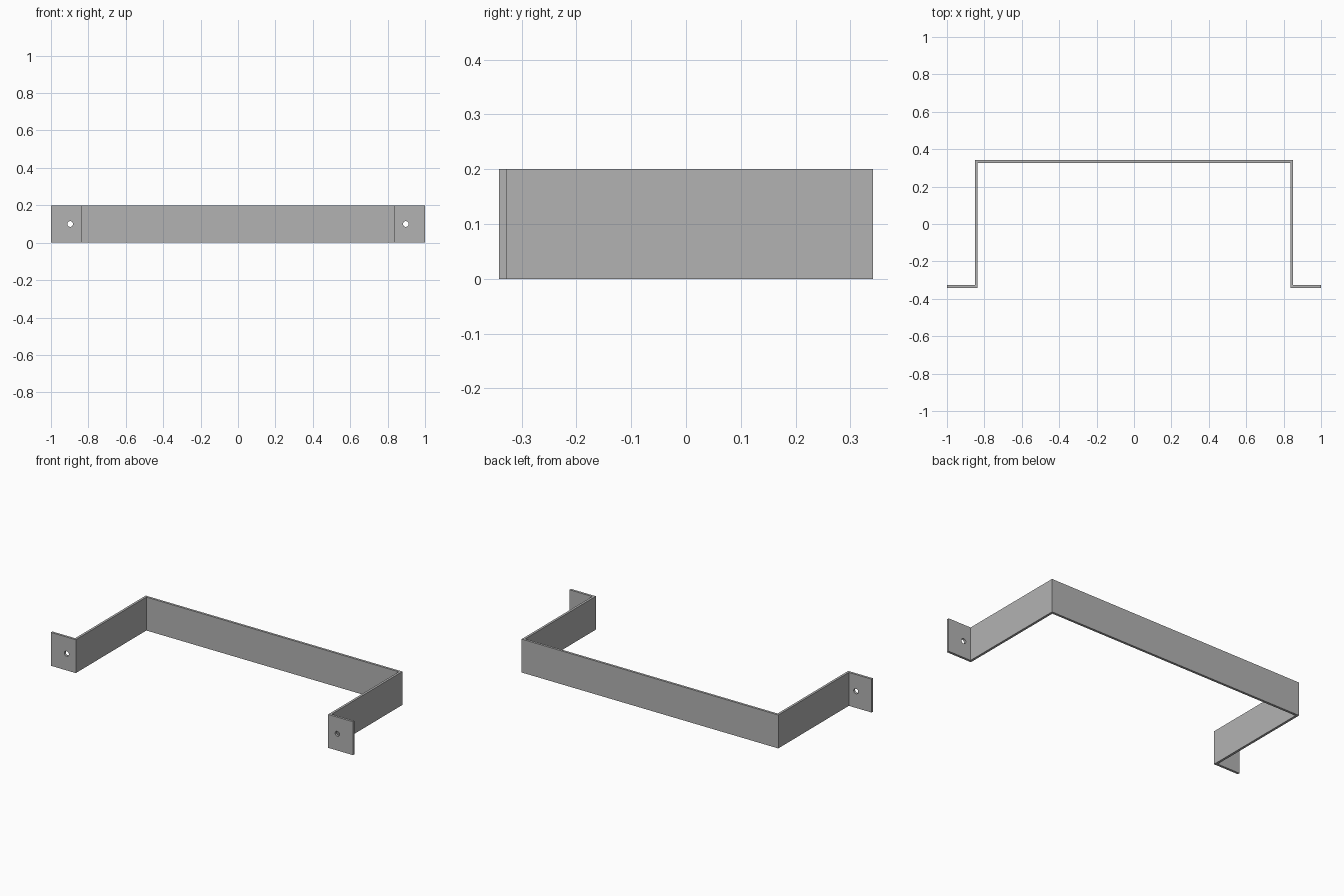
import bpy, bmesh
from math import radians

cube = bpy.data.objects.get("Cube")
if cube:
    bpy.data.objects.remove(cube, do_unlink=True)

HALF_WIDTH = 1.0     # outer end of the mounting tabs
ARM_X = 0.85         # outer face of the side arms
HALF_DEPTH = 0.341
HEIGHT = 0.2
T = 0.014            # strip thickness
HOLE_X, HOLE_R = 0.897, 0.015

# Brushed grey metal
metal = bpy.data.materials.new("grey metal")
metal.use_nodes = True
grey = (0.45, 0.45, 0.45, 1)
metal.diffuse_color = grey
metal.node_tree.nodes["Principled BSDF"].inputs["Base Color"].default_value = grey

# Bent strip: half outline of the plan, from the back centre round the tab
half = [
    (ARM_X, HALF_DEPTH),
    (ARM_X, T - HALF_DEPTH),
    (HALF_WIDTH, T - HALF_DEPTH),
    (HALF_WIDTH, -HALF_DEPTH),
    (ARM_X - T, -HALF_DEPTH),
    (ARM_X - T, HALF_DEPTH - T),
]
outline = half + [(-x, y) for x, y in reversed(half)]

bm = bmesh.new()
base = bm.faces.new([bm.verts.new((x, y, 0)) for x, y in outline])
ext = bmesh.ops.extrude_face_region(bm, geom=[base])
top = [v for v in ext["geom"] if isinstance(v, bmesh.types.BMVert)]
bmesh.ops.translate(bm, verts=top, vec=(0, 0, HEIGHT))
bmesh.ops.recalc_face_normals(bm, faces=bm.faces)
mesh = bpy.data.meshes.new("bracket_strip")
bm.to_mesh(mesh)
bm.free()
mesh.materials.append(metal)
strip = bpy.data.objects.new("bracket_strip", mesh)
bpy.context.collection.objects.link(strip)


# Screw hole through each tab
def drill(name, x):
    bpy.ops.mesh.primitive_cylinder_add(
        vertices=32, radius=HOLE_R, depth=T * 4,
        location=(x, T / 2 - HALF_DEPTH, HEIGHT / 2), rotation=(radians(90), 0, 0))
    cutter = bpy.context.object
    cutter.name = name
    cutter.hide_render = True
    cutter.data.materials.append(metal)
    mod = strip.modifiers.new(name, "BOOLEAN")
    mod.operation = "DIFFERENCE"
    mod.solver = "EXACT"
    mod.object = cutter
    bpy.context.view_layer.objects.active = strip
    bpy.ops.object.modifier_apply(modifier=mod.name)
    bpy.data.objects.remove(cutter, do_unlink=True)


drill("left_hole_cutter", HOLE_X)
drill("right_hole_cutter", -HOLE_X)

# Smooth hole walls, crisp bends
bpy.ops.object.select_all(action="DESELECT")
strip.select_set(True)
bpy.context.view_layer.objects.active = strip
bpy.ops.object.shade_smooth_by_angle(angle=radians(30))
